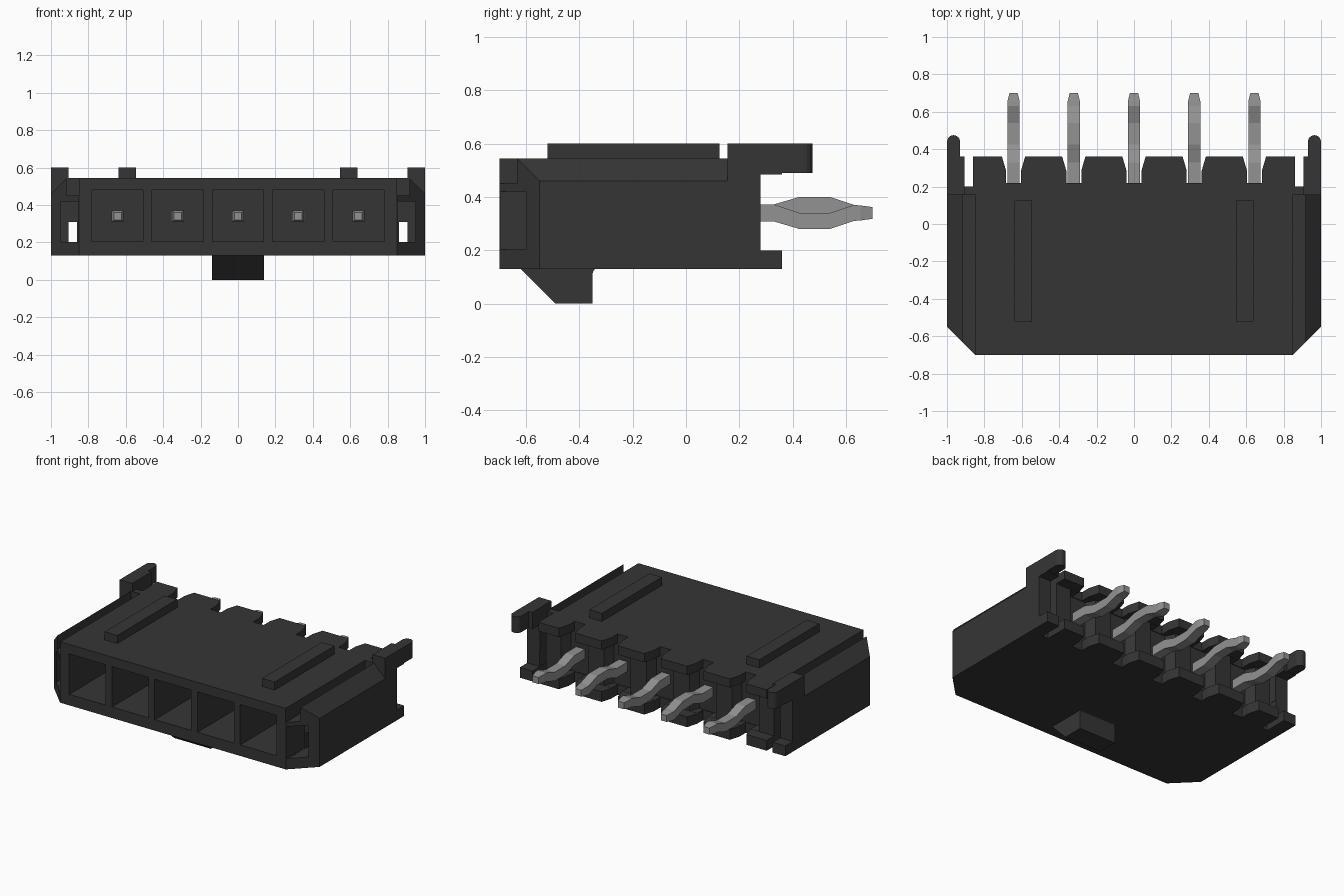
import bpy, bmesh, math
from mathutils import Vector

cube = bpy.data.objects.get("Cube")
if cube:
    bpy.data.objects.remove(cube, do_unlink=True)


def material(name, rgb, rough):
    m = bpy.data.materials.new(name)
    m.use_nodes = True
    m.diffuse_color = (*rgb, 1)
    b = next(n for n in m.node_tree.nodes if n.type == 'BSDF_PRINCIPLED')
    b.inputs["Base Color"].default_value = (*rgb, 1)
    b.inputs["Roughness"].default_value = rough
    return m


BLACK = material("black plastic", (0.036, 0.036, 0.036), 0.6)
METAL = material("pin grey", (0.29, 0.29, 0.29), 0.5)


def loft(name, rings, mat):
    """Closed solid through a list of equal-length rings."""
    bm = bmesh.new()
    vs = [[bm.verts.new(p) for p in r] for r in rings]
    n = len(rings[0])
    for a, b in zip(vs, vs[1:]):
        for i in range(n):
            j = (i + 1) % n
            bm.faces.new((a[i], a[j], b[j], b[i]))
    bm.faces.new(vs[0][::-1])
    bm.faces.new(vs[-1])
    bmesh.ops.recalc_face_normals(bm, faces=bm.faces)
    me = bpy.data.meshes.new(name)
    bm.to_mesh(me)
    bm.free()
    me.materials.append(mat)
    ob = bpy.data.objects.new(name, me)
    bpy.context.collection.objects.link(ob)
    return ob


def prism(name, pts, lo, hi, axis, mat=BLACK):
    """Extrude a 2D profile along x (pts = y,z), y (pts = x,z) or z (pts = x,y)."""
    def place(p, t):
        q = list(p)
        q.insert(axis, t)
        return Vector(q)
    return loft(name, [[place(p, t) for p in pts] for t in (lo, hi)], mat)


def box(name, x0, x1, y0, y1, z0, z1):
    return prism(name, [(x0, y0), (x1, y0), (x1, y1), (x0, y1)], z0, z1, 2)


def cut(target, cutter):
    cutter.hide_render = True
    mod = target.modifiers.new("cut", 'BOOLEAN')
    mod.operation = 'DIFFERENCE'
    mod.solver = 'EXACT'
    mod.object = cutter
    bpy.context.view_layer.objects.active = target
    bpy.ops.object.modifier_apply(modifier=mod.name)
    bpy.data.objects.remove(cutter, do_unlink=True)


PITCH = 0.322
PINS = [(i - 2) * PITCH for i in range(5)]

# Housing outline with chamfered front corners and a notch behind each pin
outline = [(-1, -0.55), (-0.85, -0.70), (0.85, -0.70), (1, -0.55), (1, 0.36)]
for px in reversed(PINS):
    outline += [(px + dx, y) for dx, y in ((0.062, 0.36), (0.04, 0.285), (0.04, 0.22),
                                           (-0.04, 0.22), (-0.04, 0.285), (-0.062, 0.36))]
outline.append((-1, 0.36))
housing = prism("housing", outline, 0.13, 0.545, 2)

# Rear recess between the upper and lower flanges
cut(housing, box("cutter", -1.1, 1.1, 0.28, 0.5, 0.20, 0.485))

for px in PINS:
    # Front socket and widened recess between the rear columns
    cut(housing, box("cutter", px - 0.137, px + 0.137, -0.8, 0.08, 0.205, 0.48))
    cut(housing, prism("cutter", [(px - 0.115, 0.31), (px - 0.07, 0.215),
                                  (px + 0.07, 0.215), (px + 0.115, 0.31)], 0.201, 0.484, 2))

for s in (-1, 1):
    def side_box(x0, x1, *rest):
        return box("cutter", min(s * x0, s * x1), max(s * x0, s * x1), *rest)
    # Open slit behind, through slot, front corner pocket and top groove
    cut(housing, side_box(0.86, 0.905, 0.20, 0.5, 0.0, 0.7))
    cut(housing, side_box(0.862, 0.907, -0.8, 0.3, 0.202, 0.31))
    cut(housing, side_box(0.852, 0.95, -0.8, -0.50, 0.203, 0.42))
    cut(housing, side_box(0.848, 0.916, -0.8, 0.156, 0.45, 0.7))
    # Sloped upper edge of the side wall
    cut(housing, prism("cutter", [(s * 0.915, 0.5455), (s * 1.0005, 0.46), (s * 1.1, 0.46),
                                  (s * 1.1, 0.7), (s * 0.915, 0.7)], -0.8, 0.155, 1))

# Polarising key under the housing
prism("bottom_key", [(-0.625, 0.135), (-0.49, 0), (-0.35, 0), (-0.35, 0.115),
                     (-0.345, 0.127), (-0.33, 0.135)], -0.14, 0.14, 0)

for s, side in ((-1, "right"), (1, "left")):
    # Guide rail on top
    x0, x1 = sorted((s * 0.545, s * 0.64))
    box(side + "_rail", x0, x1, -0.52, 0.125, 0.54, 0.60)
    # Latch block and its horn with a rounded tip
    x0, x1 = sorted((s * 0.905, s))
    box(side + "_latch_block", x0, x1, 0.155, 0.36, 0.487, 0.60)
    arc = [(s * 0.965 + 0.035 * math.cos(a), 0.44 + 0.035 * math.sin(a))
           for a in (math.pi * k / 8 for k in range(9))]
    x0, x1 = sorted((s * 0.93, s))
    prism(side + "_latch_horn", [(x0, 0.34), (x1, 0.34)] + arc, 0.49, 0.60, 2)

# Contact pins, kinked alternately down and up: y, kink, half width, half height
sections = [(-0.45, 0, 0.02, 0.02), (-0.42, 0, 0.032, 0.032), (0.33, 0, 0.033, 0.032),
            (0.425, 1, 0.033, 0.03), (0.54, 1, 0.033, 0.03), (0.63, 0, 0.033, 0.03),
            (0.655, 0, 0.033, 0.028), (0.70, 0, 0.022, 0.022)]
for i, px in enumerate(PINS):
    d = 0.03 if i % 2 else -0.03
    rings = [[Vector((px + a * w, y, 0.34 + k * d + b * h))
              for a, b in ((-1, -1), (1, -1), (1, 1), (-1, 1))] for y, k, w, h in sections]
    loft("contact_pin_%d" % (i + 1), rings, METAL)
